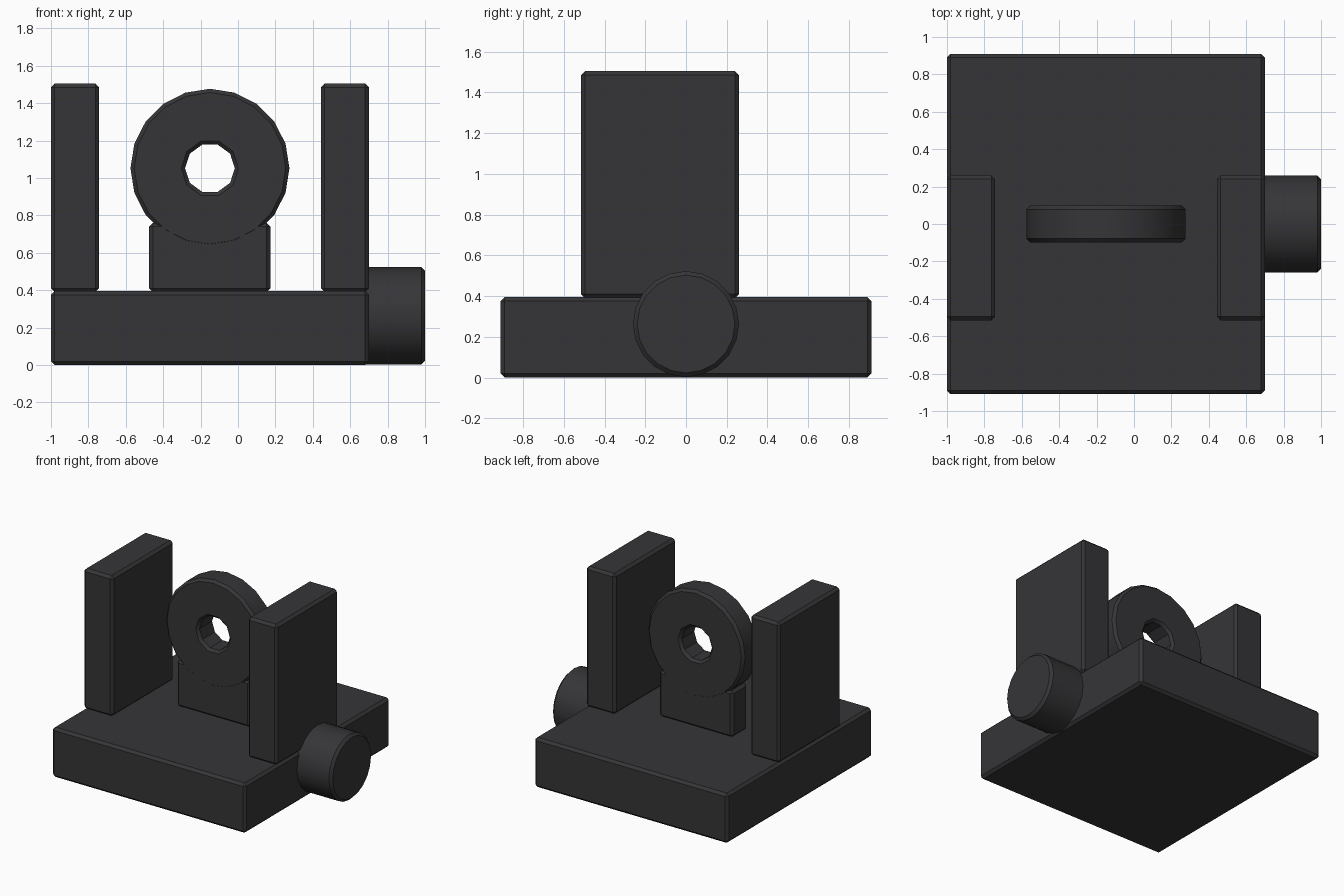
import bpy, bmesh
from math import sin, cos, pi, radians
from mathutils import Matrix

if "Cube" in bpy.data.objects:
    bpy.data.objects.remove(bpy.data.objects["Cube"])

CHAMFER = 0.02
dark = bpy.data.materials.new("dark_grey")
dark.diffuse_color = (0.036, 0.036, 0.039, 1)
dark.use_nodes = True
dark.node_tree.nodes["Principled BSDF"].inputs["Base Color"].default_value = dark.diffuse_color


def finish(name, bm):
    bmesh.ops.recalc_face_normals(bm, faces=bm.faces)
    mesh = bpy.data.meshes.new(name)
    bm.to_mesh(mesh)
    bm.free()
    mesh.materials.append(dark)
    ob = bpy.data.objects.new(name, mesh)
    bpy.context.collection.objects.link(ob)
    return ob


def smooth(ob):
    bpy.ops.object.select_all(action='DESELECT')
    ob.select_set(True)
    bpy.context.view_layer.objects.active = ob
    bpy.ops.object.shade_smooth_by_angle(angle=radians(30))


def chamfer(bm):
    edges = [e for e in bm.edges if e.calc_face_angle(0) > radians(40)]
    bmesh.ops.bevel(bm, geom=edges, offset=CHAMFER, segments=1,
                    affect='EDGES', profile=0.5)


def box(name, lo, hi):
    bm = bmesh.new()
    bmesh.ops.create_cube(bm, size=1)
    for v in bm.verts:
        v.co = [a + (c + 0.5) * (b - a) for a, b, c in zip(lo, hi, v.co)]
    chamfer(bm)
    return finish(name, bm)


# Base slab and the two upright side plates
box("base", (-1, -0.91, 0), (0.7, 0.91, 0.395))
for name, x in (("left_plate", -1), ("right_plate", 0.443)):
    box(name, (x, -0.515, 0.39), (x + 0.257, 0.26, 1.505))

# Central lug: foot block under a round eye
box("lug_foot", (-0.475, -0.097, 0.39), (0.173, 0.097, 0.76))

# Eye: chamfered section swept round 20 sides, with a 10-sided hole
R, r, h, c, n = 0.425, 0.133, 0.098, CHAMFER, 20
section = [(R, -h + c), (R, h - c), (R - c, h), (r + c, h),
           (r, h - c), (r, -h + c), (r + c, -h), (R - c, -h)]
bm = bmesh.new()
rings = []
for k in range(n):
    a = 2 * pi * k / n
    flat = cos(pi / 10) if k % 2 else 1  # mid-side points of the hole
    ring = []
    for i, (rad, y) in enumerate(section):
        d = rad * flat if 3 <= i <= 6 else rad
        ring.append(bm.verts.new((-0.15 + d * cos(a), y, 1.052 + d * sin(a))))
    rings.append(ring)
for k in range(n):
    p, q = rings[k], rings[(k + 1) % n]
    for i in range(8):
        j = (i + 1) % 8
        bm.faces.new((p[i], p[j], q[j], q[i]))
smooth(finish("lug_eye", bm))

# Round knob on the right side
bm = bmesh.new()
place = Matrix.Translation((0.8, 0, 0.263)) @ Matrix.Rotation(pi / 2, 4, 'Y')
bmesh.ops.create_cone(bm, cap_ends=True, segments=20, radius1=0.26,
                      radius2=0.26, depth=0.4, matrix=place)
chamfer(bm)
smooth(finish("side_knob", bm))
